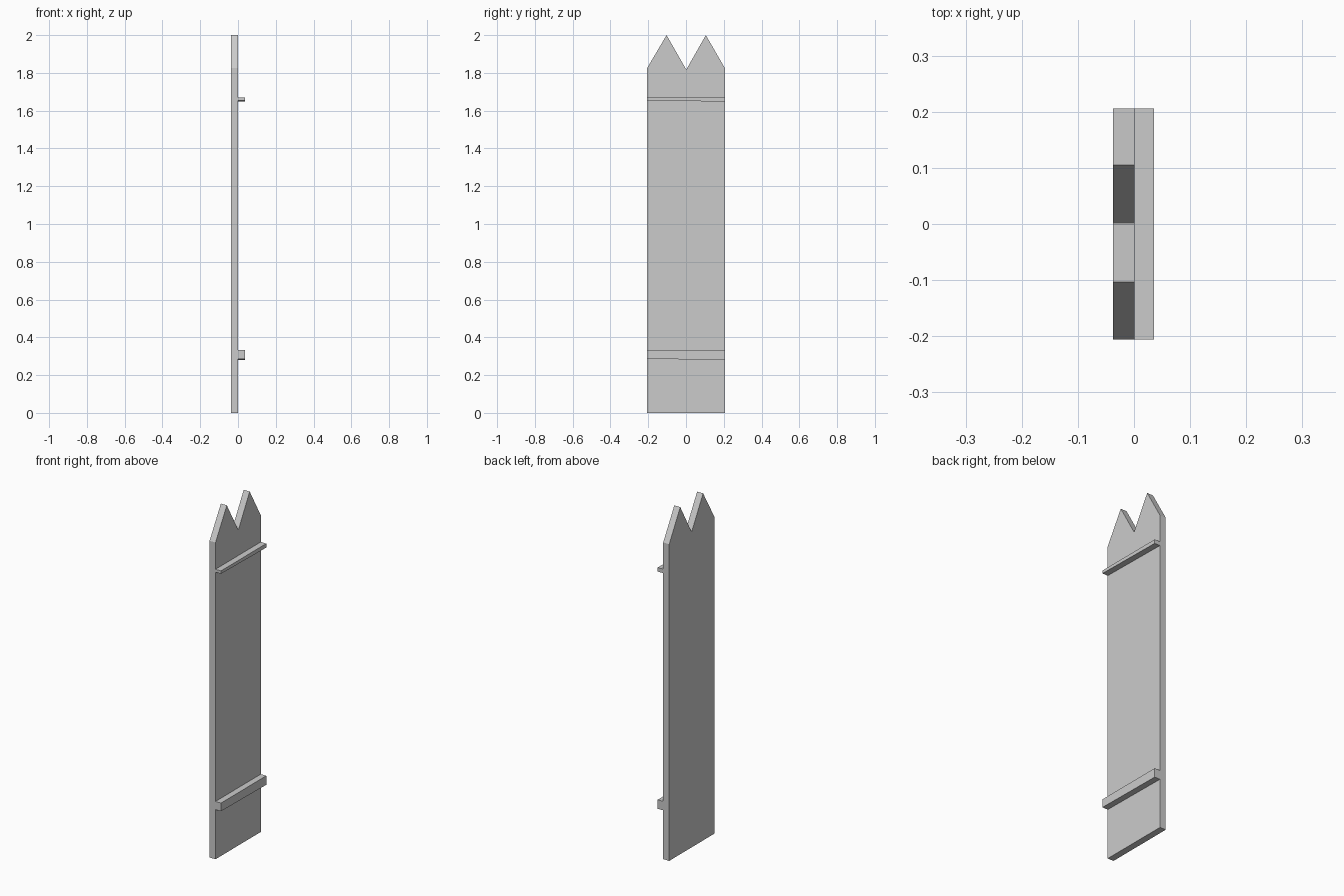
import bpy
import bmesh

if "Cube" in bpy.data.objects:
    bpy.data.objects.remove(bpy.data.objects["Cube"])


def extrude_profile(name, profile, x0, x1):
    """Extrude a (y, z) outline along x."""
    bm = bmesh.new()
    face = bm.faces.new([bm.verts.new((x0, y, z)) for y, z in profile])
    new = bmesh.ops.extrude_face_region(bm, geom=[face])["geom"]
    verts = [v for v in new if isinstance(v, bmesh.types.BMVert)]
    bmesh.ops.translate(bm, verts=verts, vec=(x1 - x0, 0, 0))
    bmesh.ops.recalc_face_normals(bm, faces=bm.faces)
    mesh = bpy.data.meshes.new(name)
    bm.to_mesh(mesh)
    bm.free()
    obj = bpy.data.objects.new(name, mesh)
    bpy.context.collection.objects.link(obj)
    return obj


Y0, Y1 = -0.206, 0.206
X_BACK, X_FACE, X_RAIL = -0.037, 0.001, 0.036

# Board with two pointed pickets at the top
extrude_profile("fence_board", [
    (Y0, 0), (Y1, 0), (Y1, 1.825), (0.105, 2.0), (0.003, 1.82),
    (0, 1.82), (-0.103, 2.0), (Y0, 1.825)], X_BACK, X_FACE)

# Cross rails, with slightly sloping undersides
for name, low_front, low_back, top in (
        ("lower_rail", 0.286, 0.281, 0.333),
        ("upper_rail", 1.654, 1.648, 1.671)):
    extrude_profile(name, [(Y0, low_front), (Y1, low_back), (Y1, top), (Y0, top)],
                    X_FACE, X_RAIL)
